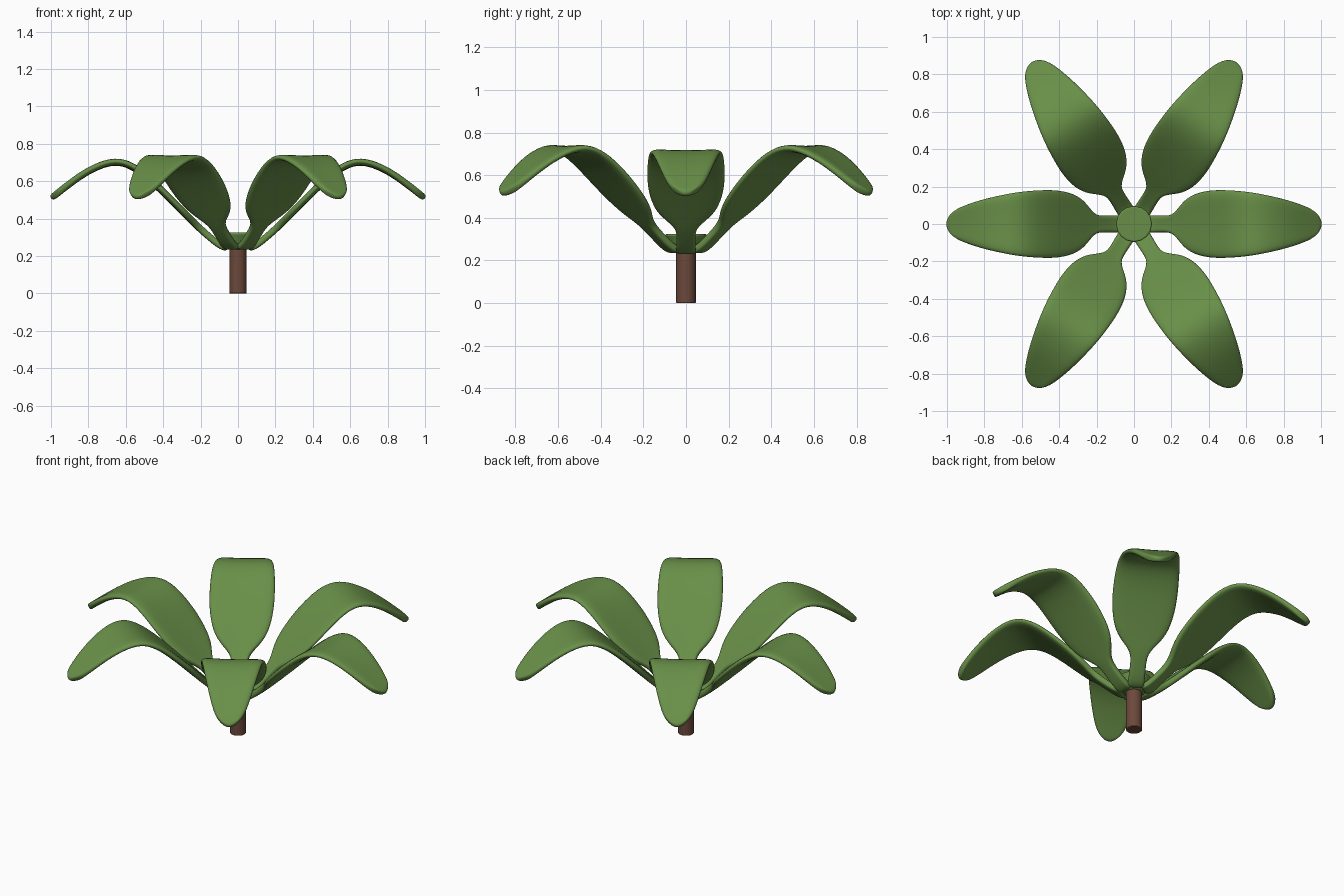
import bpy, bmesh, math
from mathutils import Matrix, Vector

cube = bpy.data.objects.get("Cube")
if cube:
    bpy.data.objects.remove(cube, do_unlink=True)


def material(name, color):
    m = bpy.data.materials.new(name)
    m.use_nodes = True
    m.diffuse_color = color
    m.node_tree.nodes["Principled BSDF"].inputs["Base Color"].default_value = color
    return m


green = material("leaf green", (0.14, 0.275, 0.065, 1))
brown = material("stem brown", (0.15, 0.066, 0.043, 1))


def finish(name, bm, mat):
    bmesh.ops.recalc_face_normals(bm, faces=bm.faces)
    mesh = bpy.data.meshes.new(name)
    bm.to_mesh(mesh)
    bm.free()
    mesh.materials.append(mat)
    obj = bpy.data.objects.new(name, mesh)
    bpy.context.collection.objects.link(obj)
    for p in mesh.polygons:
        p.use_smooth = True
    return obj


# Leaf stations: distance from centre, height, half width
STATIONS = [(0.05, 0.243, 0.047), (0.09, 0.25, 0.047), (0.15, 0.30, 0.045),
            (0.21, 0.353, 0.045), (0.25, 0.394, 0.103), (0.30, 0.445, 0.158),
            (0.40, 0.545, 0.186), (0.50, 0.638, 0.185), (0.59, 0.698, 0.178),
            (0.68, 0.71, 0.164), (0.80, 0.66, 0.137), (0.90, 0.588, 0.106),
            (0.96, 0.54, 0.08), (0.985, 0.52, 0.055)]


def leaf(name, degrees, stretch, lift):
    bm = bmesh.new()
    rows = []
    for r, z, w in STATIONS:
        arch = max(0, math.sin(math.pi * r))
        # the blade end bows forward along its middle to round the tip
        bow = 0.03 * max(0, (r - 0.85) / 0.135)
        row = []
        for i in range(-2, 3):
            t = i / 2
            cup = 0.008 * (t * t - 0.5) * arch
            push = bow * (0.6 - t * t)
            row.append(bm.verts.new(((r + push) * stretch, t * w,
                                     z + lift * arch + cup - 0.8 * push)))
        rows.append(row)
    for a, b in zip(rows, rows[1:]):
        for i in range(4):
            bm.faces.new((a[i], b[i], b[i + 1], a[i + 1]))
    bm.transform(Matrix.Rotation(math.radians(degrees), 4, "Z"))
    obj = finish(name, bm, green)
    solid = obj.modifiers.new("thickness", "SOLIDIFY")
    solid.thickness = 0.036
    solid.offset = 0
    sub = obj.modifiers.new("smooth", "SUBSURF")
    sub.levels = sub.render_levels = 2


# Ring of six leaves
leaf("left_leaf", 0, 1, 0)
leaf("right_leaf", 180, 1, 0)
for side, sx in (("left", 1), ("right", -1)):
    for end, sy in (("back", 1), ("front", -1)):
        angle = math.degrees(math.atan2(sy * math.sin(math.radians(57.8)),
                                        sx * math.cos(math.radians(57.8))))
        leaf(f"{end}_{side}_leaf", angle, 1.02, 0.024)


def post(name, mat, r_low, r_high, z_low, z_high, bevel):
    bm = bmesh.new()
    bmesh.ops.create_cone(bm, cap_ends=True, segments=16, radius1=r_low,
                          radius2=r_high, depth=z_high - z_low)
    bmesh.ops.translate(bm, verts=bm.verts, vec=Vector((0, 0, (z_low + z_high) / 2)))
    obj = finish(name, bm, mat)
    b = obj.modifiers.new("rounding", "BEVEL")
    b.width = bevel
    b.segments = 3
    bpy.ops.object.select_all(action="DESELECT")
    obj.select_set(True)
    bpy.context.view_layer.objects.active = obj
    bpy.ops.object.shade_smooth_by_angle(angle=math.radians(40))


# Central hub and woody stem
post("leaf_hub", green, 0.06, 0.1, 0.235, 0.325, 0.012)
post("stem", brown, 0.046, 0.046, 0, 0.25, 0.004)
